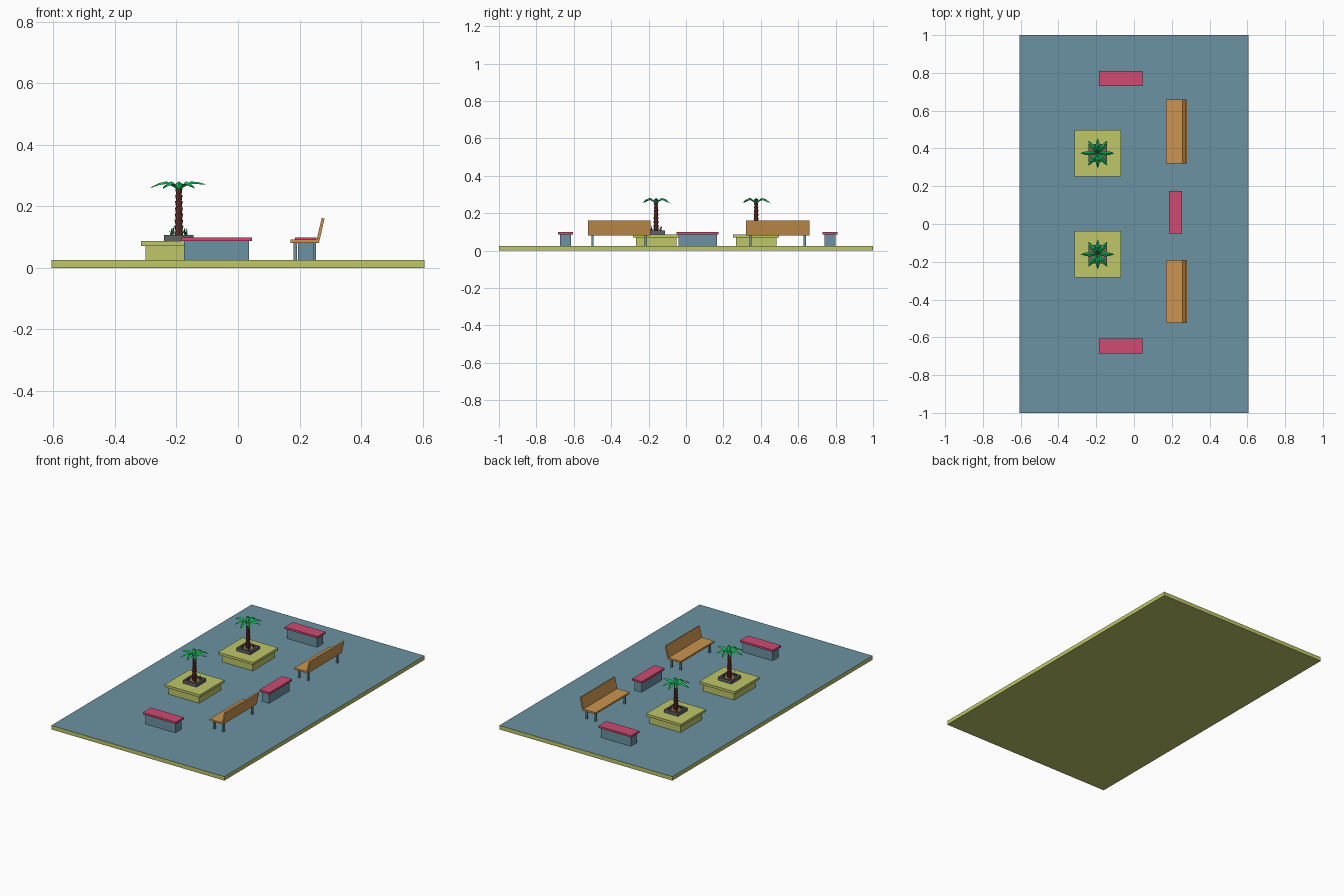
import bpy, bmesh, math, random
from mathutils import Matrix, Vector

if "Cube" in bpy.data.objects:
    bpy.data.objects.remove(bpy.data.objects["Cube"])

random.seed(4)


def mat(name, r, g, b):
    m = bpy.data.materials.new(name)
    m.diffuse_color = (r, g, b, 1)
    m.use_nodes = True
    m.node_tree.nodes["Principled BSDF"].inputs["Base Color"].default_value = m.diffuse_color
    return m


BLUE = mat("slate_blue", 0.15, 0.29, 0.36)
OLIVE = mat("olive", 0.52, 0.57, 0.14)
PINK = mat("pink", 0.62, 0.07, 0.17)
WOOD = mat("wood", 0.60, 0.30, 0.08)
BARK = mat("bark", 0.17, 0.04, 0.03)
LEAF = mat("leaf", 0.01, 0.50, 0.11)
GRASS = mat("grass", 0.01, 0.22, 0.05)
STONE = mat("dark_stone", 0.12, 0.12, 0.12)
SOIL = mat("soil", 0.35, 0.13, 0.09)


def finish(name, bm, *mats):
    bmesh.ops.recalc_face_normals(bm, faces=bm.faces[:])
    me = bpy.data.meshes.new(name)
    bm.to_mesh(me)
    bm.free()
    for m in mats:
        me.materials.append(m)
    ob = bpy.data.objects.new(name, me)
    bpy.context.collection.objects.link(ob)
    return ob


def add_box(bm, x0, x1, y0, y1, z0, z1):
    m = Matrix.Translation(((x0 + x1) / 2, (y0 + y1) / 2, (z0 + z1) / 2))
    m = m @ Matrix.Diagonal((x1 - x0, y1 - y0, z1 - z0, 1))
    bmesh.ops.create_cube(bm, size=1, matrix=m)


def box(name, m, *dims):
    bm = bmesh.new()
    add_box(bm, *dims)
    return finish(name, bm, m)


G = 0.025  # ground level

# Ground slab: olive with a blue paved top
ground = box("ground_slab", OLIVE, -0.605, 0.605, -1, 1, 0, G)
ground.data.materials.append(BLUE)
for p in ground.data.polygons:
    p.material_index = 1 if p.normal.z > 0.5 else 0


# Stone bench: block with an overhanging pink top
def block_bench(x0, x1, y0, y1):
    i = 0.01
    box("block_bench_base", BLUE, x0 + i, x1 - i, y0 + i, y1 - i, G, 0.087)
    box("block_bench_top", PINK, x0, x1, y0, y1, 0.087, 0.099)


block_bench(-0.185, 0.045, 0.73, 0.81)
block_bench(-0.185, 0.045, -0.685, -0.605)
block_bench(0.185, 0.255, -0.05, 0.175)


# Wooden bench: seat, leaning back, four legs
def wood_bench(y0, y1):
    box("bench_seat", WOOD, 0.17, 0.262, y0, y1, 0.081, 0.092)
    bm = bmesh.new()
    prof = [(0.253, 0.081), (0.263, 0.081), (0.281, 0.160), (0.272, 0.162)]
    f = bm.faces.new([bm.verts.new((x, y0, z)) for x, z in prof])
    ext = bmesh.ops.extrude_face_region(bm, geom=[f])
    bmesh.ops.translate(bm, vec=(0, y1 - y0, 0),
                        verts=[v for v in ext["geom"] if isinstance(v, bmesh.types.BMVert)])
    finish("bench_back", bm, WOOD)
    bm = bmesh.new()
    for x in (0.186, 0.249):
        for y in (y0 + 0.025, y1 - 0.025):
            add_box(bm, x - 0.005, x + 0.005, y - 0.006, y + 0.006, G, 0.082)
    finish("bench_legs", bm, BLUE)


wood_bench(0.32, 0.66)
wood_bench(-0.525, -0.19)


# Palm frond: folded strip arching outward, drooping at the tip
def add_frond(bm, cx, cy, angle, reach, drop):
    path = [(0.0, 0.252, 0.003), (0.22, 0.270, 0.008), (0.45, 0.281, 0.012),
            (0.72, 0.277 - drop * 0.3, 0.009), (1.0, 0.268 - drop, 0.0005)]
    d = Vector((math.cos(angle), math.sin(angle), 0))
    s = Vector((-d.y, d.x, 0))
    rows = []
    for t, z, w in path:
        c = Vector((cx, cy, z)) + d * t * reach
        edge = Vector((0, 0, -w * 0.7))
        rows.append([bm.verts.new(p) for p in
                     (c - s * w + edge, c, c + s * w + edge, c - Vector((0, 0, 0.002)))])
    for a, b in zip(rows, rows[1:]):
        for k in range(4):
            n = (k + 1) % 4
            bm.faces.new((a[k], a[n], b[n], b[k]))
    bm.faces.new(rows[0])
    bm.faces.new(rows[-1])


def planter(cx, cy):
    # Stepped olive planter
    def square(name, m, h, z0, z1):
        return box(name, m, cx - h, cx + h, cy - h, cy + h, z0, z1)
    square("planter_body", OLIVE, 0.108, G, 0.071)
    square("planter_cap", OLIVE, 0.123, 0.071, 0.087)
    # Stone kerb around the soil
    bm = bmesh.new()
    o, i = 0.048, 0.036
    for s in (-1, 1):
        ya, yb = sorted((cy + s * i, cy + s * o))
        add_box(bm, cx - o, cx + o, ya, yb, 0.087, 0.107)
        xa, xb = sorted((cx + s * i, cx + s * o))
        add_box(bm, xa, xb, cy - i, cy + i, 0.087, 0.107)
    finish("planter_kerb", bm, STONE)
    square("planter_soil", SOIL, i, 0.087, 0.100)
    # Trunk of stacked flared rings
    bm = bmesh.new()
    n, z0, z1 = 8, 0.098, 0.256
    h = (z1 - z0) / n
    for k in range(n):
        r = 0.0155 - 0.004 * k / (n - 1)
        bmesh.ops.create_cone(bm, cap_ends=True, segments=8, radius1=r * 0.72, radius2=r, depth=h,
                              matrix=Matrix.Translation((cx, cy, z0 + h * (k + 0.5))))
    finish("palm_trunk", bm, BARK)
    # Crown of fronds
    bm = bmesh.new()
    for deg, reach, drop in ((0, 0.087, -0.004), (52, 0.083, 0.010), (90, 0.078, 0.016),
                             (128, 0.083, 0.006), (180, 0.090, 0.006), (232, 0.083, 0.010),
                             (270, 0.078, 0.016), (308, 0.083, 0.006)):
        add_frond(bm, cx, cy, math.radians(deg), reach, drop)
    finish("palm_fronds", bm, LEAF)
    # Grass tufts in the soil
    bm = bmesh.new()
    for sx, sy in ((-1, -1), (1, -1), (-1, 1), (1, 1)):
        for k in range(4):
            a = random.uniform(0, math.tau)
            base = Vector((cx + sx * 0.023, cy + sy * 0.023, 0.098))
            tip = base + Vector((math.cos(a) * 0.009, math.sin(a) * 0.009, random.uniform(0.022, 0.042)))
            ring = [bm.verts.new(base + Vector((math.cos(a + q), math.sin(a + q), 0)) * 0.003)
                    for q in (0, math.tau / 3, 2 * math.tau / 3)]
            t = bm.verts.new(tip)
            bm.faces.new(ring)
            for j in range(3):
                bm.faces.new((ring[j], ring[(j + 1) % 3], t))
    finish("grass_tufts", bm, GRASS)


planter(-0.192, 0.375)
planter(-0.192, -0.16)
